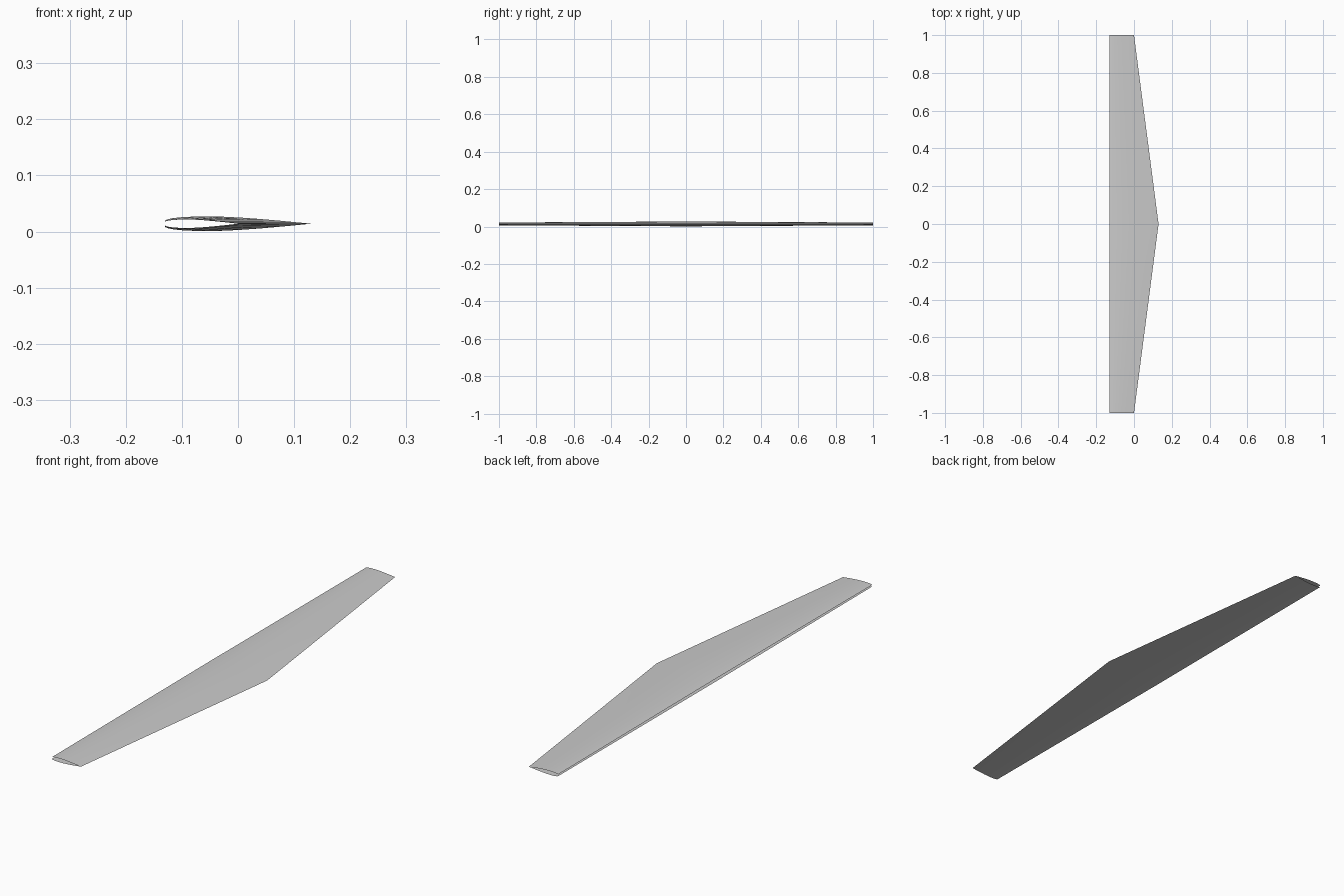
import bpy
import bmesh

cube = bpy.data.objects.get("Cube")
if cube:
    bpy.data.objects.remove(cube, do_unlink=True)

LEAD = -0.13      # straight leading edge
MID_Z = 0.014     # height of the chord line
ROOT = (0.26, 0.013)   # chord, half thickness
TIP = (0.13, 0.0075)
# half-thickness ratio along the chord, open at the leading edge
PROFILE = [(0, 0.45), (0.02, 0.62), (0.06, 0.78), (0.12, 0.9), (0.2, 0.98), (0.29, 1),
           (0.4, 0.96), (0.52, 0.84), (0.65, 0.65), (0.8, 0.39), (0.9, 0.2), (1, 0)]

grey = bpy.data.materials.new("wing grey")
grey.use_nodes = True
colour = (0.6, 0.6, 0.6, 1)
grey.diffuse_color = colour
grey.node_tree.nodes["Principled BSDF"].inputs["Base Color"].default_value = colour


def section(bm, y, chord, half):
    """One open aerofoil section: upper skin, trailing edge, lower skin."""
    upper = [(f, t) for f, t in PROFILE]
    lower = [(f, -t) for f, t in reversed(PROFILE[:-1])]
    return [bm.verts.new((LEAD + f * chord, y, MID_Z + t * half)) for f, t in upper + lower]


# Skin lofted tip to root to tip, with open ends
bm = bmesh.new()
loops = [section(bm, y, *size) for y, size in ((-1, TIP), (0, ROOT), (1, TIP))]
for a, b in zip(loops, loops[1:]):
    for i in range(len(a) - 1):
        bm.faces.new((a[i], a[i + 1], b[i + 1], b[i]))
mesh = bpy.data.meshes.new("wing_skin")
bm.to_mesh(mesh)
bm.free()
mesh.materials.append(grey)
wing = bpy.data.objects.new("wing_skin", mesh)
bpy.context.collection.objects.link(wing)

bpy.context.view_layer.objects.active = wing
wing.select_set(True)
bpy.ops.object.shade_smooth_by_angle()
